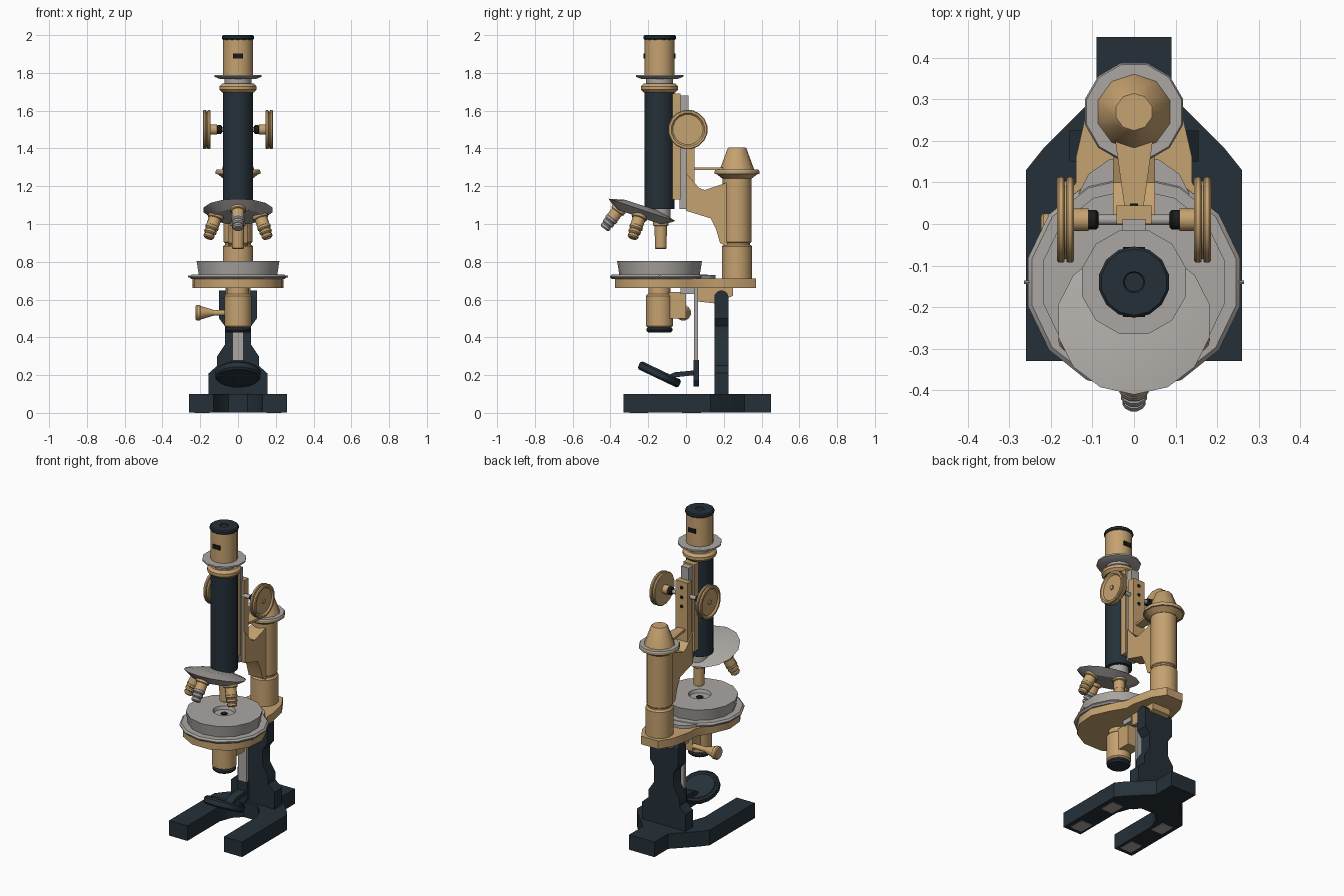
import bpy, bmesh, math
from mathutils import Vector, Matrix

cube = bpy.data.objects.get("Cube")
if cube:
    bpy.data.objects.remove(cube, do_unlink=True)


def material(name, red, green, blue):
    made = bpy.data.materials.new(name)
    made.use_nodes = True
    made.diffuse_color = (red, green, blue, 1)
    made.node_tree.nodes["Principled BSDF"].inputs["Base Color"].default_value = made.diffuse_color
    return made


BRASS = material("brass", red=.56, green=.36, blue=.16)
IRON = material("dark_iron", red=.018, green=.03, blue=.04)
STEEL = material("grey_steel", red=.4, green=.38, blue=.36)
BLACK = material("black", red=.01, green=.01, blue=.01)

UP = Vector((0, 0, 1))
ACROSS = Vector((1, 0, 0))
BACK = Vector((0, 1, 0))
ORIGIN = Vector()
OPTICAL = BACK * -.14     # centre line of tube, stage and condenser
COLUMN = BACK * .27       # centre line of the rear column


def finish(name, mat, bm):
    bmesh.ops.recalc_face_normals(bm, faces=bm.faces)
    mesh = bpy.data.meshes.new(name)
    bm.to_mesh(mesh)
    bm.free()
    mesh.materials.append(mat)
    part = bpy.data.objects.new(name, mesh)
    bpy.context.collection.objects.link(part)
    bpy.ops.object.select_all(action="DESELECT")
    part.select_set(True)
    bpy.context.view_layer.objects.active = part
    bpy.ops.object.shade_smooth_by_angle(angle=math.radians(35))


def turned(name, mat, low, high, radius, top=None, at=ORIGIN, axis=UP, sides=16, rim=0, dish=0, inner=.85):
    """Turned part along an axis: optional taper, chamfered rim and sunken end."""
    top = top or radius
    profile = [(radius, low + rim), (top, high - rim)]
    if rim:
        profile = [(radius - rim, low), *profile, (top - rim, high)]
    if dish:
        profile += [(top * inner, high), (top * inner * .9, high - dish)]
    place = Matrix.Translation(at) @ axis.to_track_quat("Z", "Y").to_matrix().to_4x4()
    angles = [math.tau * (step + .5) / sides for step in range(sides)]
    bm = bmesh.new()
    rings = [[bm.verts.new(place @ Vector((r * math.cos(a), r * math.sin(a), height))) for a in angles]
             for r, height in profile]
    for lower, upper in zip(rings, rings[1:]):
        for i in range(sides):
            bm.faces.new((lower[i - 1], lower[i], upper[i], upper[i - 1]))
    bm.faces.new(rings[0])
    bm.faces.new(rings[-1])
    finish(name, mat, bm)


def prism(name, mat, outline, low, high, across=ACROSS, along=BACK):
    """Flat outline in the across/along plane, extruded along its normal."""
    normal = Vector(abs(value) for value in across.cross(along))
    bm = bmesh.new()
    ends = [[bm.verts.new(across * a + along * b + normal * depth) for a, b in outline] for depth in (low, high)]
    for end in ends:
        bm.faces.new(end)
    lower, upper = ends
    for i in range(len(outline)):
        bm.faces.new((lower[i - 1], lower[i], upper[i], upper[i - 1]))
    finish(name, mat, bm)


def side_plate(name, mat, half_width, outline):
    prism(name, mat, outline, low=-half_width, high=half_width, across=BACK, along=UP)


def block(name, mat, half_width, front, back, low, high, middle=0):
    left, right = middle - half_width, middle + half_width
    prism(name, mat, [(left, front), (right, front), (right, back), (left, back)], low, high)


def mirrored(half):
    return half + [(-a, b) for a, b in reversed(half)]


# Horseshoe foot with pads
prism("horseshoe_base", IRON, mirrored([
    (.05, .13), (.1, .08), (.13, 0), (.13, -.33), (.26, -.33),
    (.26, .13), (.22, .18), (.09, .31), (.09, .45)]), low=.003, high=.1)
for side in (-1, 1):
    for y in (-.25, .03):
        block("foot_pad", STEEL, half_width=.04, front=y - .05, back=y + .05, low=0, high=.006, middle=side * .19)

# Pillar and tilting joint
prism("pillar", IRON, mirrored([
    (.155, .1), (.155, .21), (.11, .25), (.11, .3), (.07, .36), (.07, .46), (.1, .5), (.1, .61)]),
    low=.15, high=.225, along=UP)
turned("pillar_joint", IRON, low=-.1, high=.1, radius=.038, at=BACK * .187 + UP * .61, axis=ACROSS)
side_plate("hinge_block", BRASS, half_width=.065, outline=[(.06, .67), (.06, .59), (.15, .58), (.25, .62), (.25, .67)])

# Mirror on its hanging bar
block("mirror_bar", STEEL, half_width=.03, front=.043, back=.063, low=.27, high=.66)
prism("mirror_bar_end", IRON, mirrored([(.035, .28), (.035, .17), (.01, .14)]), low=.04, high=.068, along=UP)
turned("mirror", IRON, low=-.025, high=.022, radius=.122, rim=.01, dish=.01,
       at=OPTICAL + UP * .205, axis=BACK * .43 + UP * .9)
side_plate("mirror_arm", IRON, half_width=.025, outline=[(-.13, .18), (.045, .2), (.045, .225), (-.06, .215)])

# Stage plate and rotating table
front_arc = [(.245 * math.sin(a), OPTICAL.y - .245 * math.cos(a))
             for a in map(math.radians, range(15, 130, 28))]
prism("stage_plate", BRASS, mirrored(front_arc + [(.14, .1), (.14, .16), (.11, .29), (.06, .37)]), low=.66, high=.712)
prism("stage_tongue", STEEL, mirrored([(.17, 0), (.11, .12), (.06, .155)]), low=.705, high=.73)
turned("stage_rim", STEEL, low=.708, high=.733, radius=.262, rim=.01, at=OPTICAL, sides=14)
turned("stage_drum", STEEL, low=.725, high=.805, radius=.212, top=.225, dish=.02, inner=.3, at=OPTICAL, sides=14)
turned("stage_opening", BLACK, low=.78, high=.788, radius=.022, at=OPTICAL, sides=8)
turned("stage_screw", BLACK, low=0, high=.045, radius=.014, at=Vector((-.165, -.17, .757)), axis=-ACROSS, sides=8)
turned("stage_pins", STEEL, low=-.265, high=.265, radius=.005, at=OPTICAL + UP * .722, axis=ACROSS, sides=6)

# Condenser below the stage
turned("condenser", BRASS, low=.45, high=.63, radius=.072, rim=.01, at=OPTICAL)
turned("condenser_neck", BRASS, low=.62, high=.67, radius=.06, at=OPTICAL)
turned("condenser_ring", IRON, low=.425, high=.455, radius=.07, rim=.01, at=OPTICAL)
block("condenser_bracket", BRASS, half_width=.045, front=-.09, back=0, low=.5, high=.64)
block("condenser_slide", STEEL, half_width=.06, front=-.03, back=.045, low=.63, high=.665)
pinion = BACK * -.015 + UP * .53
turned("condenser_shaft", BRASS, low=.03, high=.14, radius=.016, at=pinion, axis=-ACROSS, sides=12)
turned("condenser_knob", BRASS, low=.13, high=.2, radius=.016, top=.038, at=pinion, axis=-ACROSS, sides=12)
turned("condenser_knob_end", BRASS, low=.195, high=.224, radius=.042, rim=.006, at=pinion, axis=-ACROSS, sides=12)

# Rear column
turned("column_foot", BRASS, low=.69, high=.89, radius=.082, rim=.01, at=COLUMN)
turned("column_groove", BRASS, low=.88, high=.91, radius=.071, at=COLUMN)
turned("column", BRASS, low=.9, high=1.25, radius=.077, rim=.005, at=COLUMN)
turned("column_flare", BRASS, low=1.24, high=1.27, radius=.08, top=.12, at=COLUMN, sides=12)
turned("column_collar", BRASS, low=1.265, high=1.28, radius=.122, at=COLUMN, sides=12)
turned("collar_top", STEEL, low=1.28, high=1.288, radius=.122, top=.118, at=COLUMN, sides=12)
turned("column_cap", BRASS, low=1.28, high=1.405, radius=.092, top=.05, rim=.005, at=COLUMN, sides=10)

# Arm and focusing slide
side_plate("arm", BRASS, half_width=.05, outline=[
    (0, 1.27), (.07, 1.19), (.1, 1.18), (.22, 1.22), (.22, .88), (.18, .9), (.16, .97), (.13, 1.03), (0, 1.07)])
prism("arm_strut", BRASS, mirrored([(.02, .02), (.045, .2)]), low=1.285, high=1.3)
block("focus_guide", BRASS, half_width=.042, front=0, back=.045, low=1.22, high=1.6)
block("rack", STEEL, half_width=.028, front=-.035, back=.012, low=1.08, high=1.68)
block("tube_slide", BRASS, half_width=.04, front=-.085, back=-.03, low=1.13, high=1.69)
for height in (1.44, 1.5, 1.56):
    turned("guide_screw", BLACK, low=0, high=.005, radius=.011, at=BACK * .044 + UP * height, axis=BACK, sides=8)

# Pair of focus knobs, each a grooved dished wheel
for outward in (ACROSS, -ACROSS):
    fit = {"at": BACK * .01 + UP * 1.5, "axis": outward}
    turned("focus_axle", STEEL, low=0, high=.1, radius=.013, **fit)
    turned("knob_collar", BLACK, low=.085, high=.115, radius=.024, rim=.006, **fit)
    turned("knob_hub", BRASS, low=.11, high=.15, radius=.028, **fit)
    turned("knob_inner_wheel", BRASS, low=.145, high=.163, radius=.105, rim=.004, **fit)
    turned("knob_groove", BRASS, low=.16, high=.17, radius=.096, **fit)
    turned("knob_outer_wheel", BRASS, low=.167, high=.185, radius=.105, rim=.004, dish=.01, **fit)
    turned("knob_button", BRASS, low=.17, high=.182, radius=.014, **fit)

# Body tube and eyepiece
turned("body_tube", IRON, low=1.08, high=1.71, radius=.08, at=OPTICAL)
turned("tube_collar", BRASS, low=1.695, high=1.745, radius=.1, rim=.016, at=OPTICAL)
turned("draw_tube_neck", STEEL, low=1.74, high=1.78, radius=.072, at=OPTICAL)
turned("draw_tube_flange", STEEL, low=1.768, high=1.78, radius=.1, top=.13, at=OPTICAL, sides=12)
turned("draw_tube_disc", STEEL, low=1.78, high=1.79, radius=.13, at=OPTICAL, sides=12)
turned("draw_tube", BRASS, low=1.785, high=1.98, radius=.08, at=OPTICAL)
turned("eyepiece_cap", IRON, low=1.975, high=2, radius=.086, rim=.006, dish=.006, inner=.3, at=OPTICAL, sides=14)
for y in (OPTICAL.y - .08, OPTICAL.y + .08):
    block("draw_tube_slot", BLACK, half_width=.026, front=y - .004, back=y + .004, low=1.875, high=1.902)

# Tilted nosepiece with four objectives
tilt = UP * .949 + BACK * .316
slope = BACK * .949 - UP * .316
hub = BACK * -.235 + UP * 1.07
turned("nosepiece_bowl", STEEL, low=-.035, high=.005, radius=.13, top=.187, at=hub, axis=tilt, sides=14)
turned("nosepiece_lid", STEEL, low=.005, high=.028, radius=.187, top=.1, at=hub, axis=tilt, sides=14)
turned("nosepiece_mount", STEEL, low=1.02, high=1.085, radius=.06, at=OPTICAL)
for outward, metal in ((slope, BRASS), (ACROSS, BRASS), (-ACROSS, BRASS), (-slope, STEEL)):
    fit = {"at": hub + outward * .107, "axis": outward * .316 - tilt * .949, "sides": 12}
    turned("objective_mount", BRASS, low=.015, high=.048, radius=.042, rim=.004, **fit)
    turned("objective_barrel", BRASS, low=.04, high=.1, radius=.034, **fit)
    if outward == slope:
        turned("objective_tip", metal, low=.09, high=.168, radius=.032, rim=.004, **fit)
        continue
    for ring, radius in enumerate((.036, .033, .029)):
        start = .085 + ring * .025
        turned("objective_ring", metal, low=start, high=start + .026, radius=radius, rim=.007, **fit)
